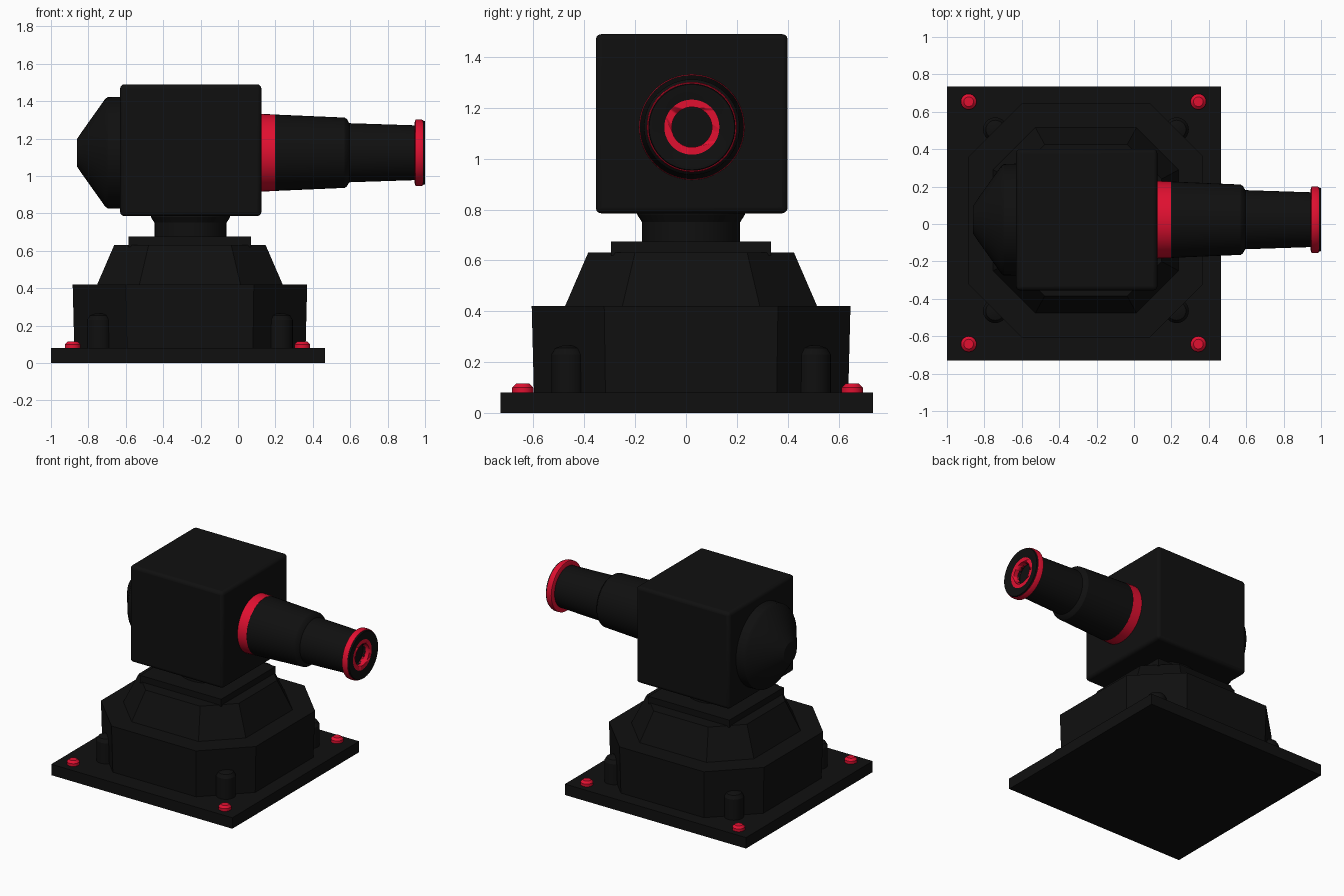
import bpy, bmesh, math
from mathutils import Matrix, Vector

if "Cube" in bpy.data.objects:
    bpy.data.objects.remove(bpy.data.objects["Cube"])


def material(name, rgb):
    m = bpy.data.materials.new(name)
    m.diffuse_color = (*rgb, 1)
    m.use_nodes = True
    m.node_tree.nodes["Principled BSDF"].inputs["Base Color"].default_value = m.diffuse_color
    return m


BLACK = material("black_metal", (0.005, 0.005, 0.005))
RED = material("red_trim", (0.75, 0.005, 0.03))
BASE = (-0.257, 0.02)            # axis of the pedestal
AIM = Vector((0, 0.023, 1.124))  # axis of the barrel


def loft(name, rings, mat, matrix=Matrix(), smooth=False):
    """Skin a list of equal-length point rings and cap both ends."""
    bm = bmesh.new()
    loops = [[bm.verts.new(matrix @ Vector(p)) for p in r] for r in rings]
    n = len(loops[0])
    for a, b in zip(loops, loops[1:]):
        for i in range(n):
            j = (i + 1) % n
            bm.faces.new((a[i], a[j], b[j], b[i]))
    bm.faces.new(loops[0][::-1])
    bm.faces.new(loops[-1])
    bmesh.ops.recalc_face_normals(bm, faces=bm.faces)
    me = bpy.data.meshes.new(name)
    bm.to_mesh(me)
    bm.free()
    ob = bpy.data.objects.new(name, me)
    bpy.context.collection.objects.link(ob)
    me.materials.append(mat)
    if smooth:
        bpy.ops.object.select_all(action='DESELECT')
        bpy.context.view_layer.objects.active = ob
        ob.select_set(True)
        bpy.ops.object.shade_smooth_by_angle(angle=math.radians(30))
    return ob


def turned(name, profile, mat, matrix, n=48):
    """Round part from (height, radius) pairs."""
    rings = [[(r * math.cos(2 * math.pi * i / n), r * math.sin(2 * math.pi * i / n), h)
              for i in range(n)] for h, r in profile]
    return loft(name, rings, mat, matrix, True)


def octagon(w, z):
    e = w * 0.545
    pts = [(w, -e), (w, e), (e, w), (-e, w), (-w, e), (-w, -e), (-e, -w), (e, -w)]
    return [(BASE[0] + x, BASE[1] + y, z) for x, y in pts]


def box(name, lo, hi, bevel=0):
    rings = [[(lo[0], lo[1], z), (hi[0], lo[1], z), (hi[0], hi[1], z), (lo[0], hi[1], z)]
             for z in (lo[2], hi[2])]
    ob = loft(name, rings, BLACK, smooth=bool(bevel))
    if bevel:
        m = ob.modifiers.new("rounded_edges", 'BEVEL')
        m.width, m.segments = bevel, 3
    return ob


# Pedestal: floor plate, octagonal body with stepped sloping top
box("floor_plate", (-1, -0.73, 0), (0.465, 0.735, 0.08))
loft("pedestal_body", [octagon(0.618, 0.07), octagon(0.627, 0.42)], BLACK)
loft("pedestal_slope", [octagon(0.50, 0.41), octagon(0.405, 0.63)], BLACK)

# Corner bosses and red bolts
for sx in (-1, 1):
    for sy in (-1, 1):
        tag = ("left" if sx < 0 else "right") + ("_front" if sy < 0 else "_back")
        at = Matrix.Translation((BASE[0] + sx * 0.485, BASE[1] + sy * 0.485, 0))
        turned("corner_boss_" + tag, [(0.07, 0.065), (0.23, 0.065), (0.255, 0.05), (0.265, 0.02)],
               BLACK, at, 24)
        at = Matrix.Translation((-0.27 + sx * 0.614, 0.006 + sy * 0.648, 0))
        turned("bolt_" + tag, [(0.07, 0.042), (0.1, 0.042), (0.115, 0.026)], RED, at, 24)

# Turntable and neck
box("turntable", (-0.585, -0.295, 0.62), (0.07, 0.335, 0.675))
turned("neck", [(0.66, 0.193), (0.75, 0.193), (0.78, 0.212), (0.80, 0.212)],
       BLACK, Matrix.Translation((-0.254, 0.02, 0)), 32)

# Head
box("head", (-0.63, -0.355, 0.785), (0.125, 0.40, 1.49), 0.022)

# Parts turned around the barrel axis (profile height = world x)
along_x = Matrix.Translation(AIM) @ Matrix.Rotation(math.pi / 2, 4, 'Y')
turned("rear_cap", [(-0.60, 0.30), (-0.695, 0.298), (-0.71, 0.288), (-0.84, 0.105), (-0.86, 0.075)],
       BLACK, along_x)
turned("barrel_root_ring", [(0.10, 0.208), (0.197, 0.205)], RED, along_x)
turned("barrel", [(0.19, 0.2045), (0.57, 0.188), (0.582, 0.18), (0.595, 0.158), (0.96, 0.146)],
       BLACK, along_x)
turned("muzzle_ring", [(0.945, 0.165), (0.95, 0.178), (0.98, 0.178), (0.99, 0.174)], RED, along_x)
turned("muzzle", [(0.94, 0.14), (0.985, 0.173), (1.0, 0.168), (1.0, 0.155), (0.985, 0.085), (0.90, 0.08)],
       BLACK, along_x)

# Open the bore through the barrel tip and ring
cutter = turned("bore_cutter", [(0.90, 0.079), (1.1, 0.079)], BLACK, along_x)
cutter.hide_render = True
cutter.hide_viewport = True
for part in ("barrel", "muzzle_ring"):
    m = bpy.data.objects[part].modifiers.new("bore", 'BOOLEAN')
    m.operation, m.object, m.solver = 'DIFFERENCE', cutter, 'EXACT'
